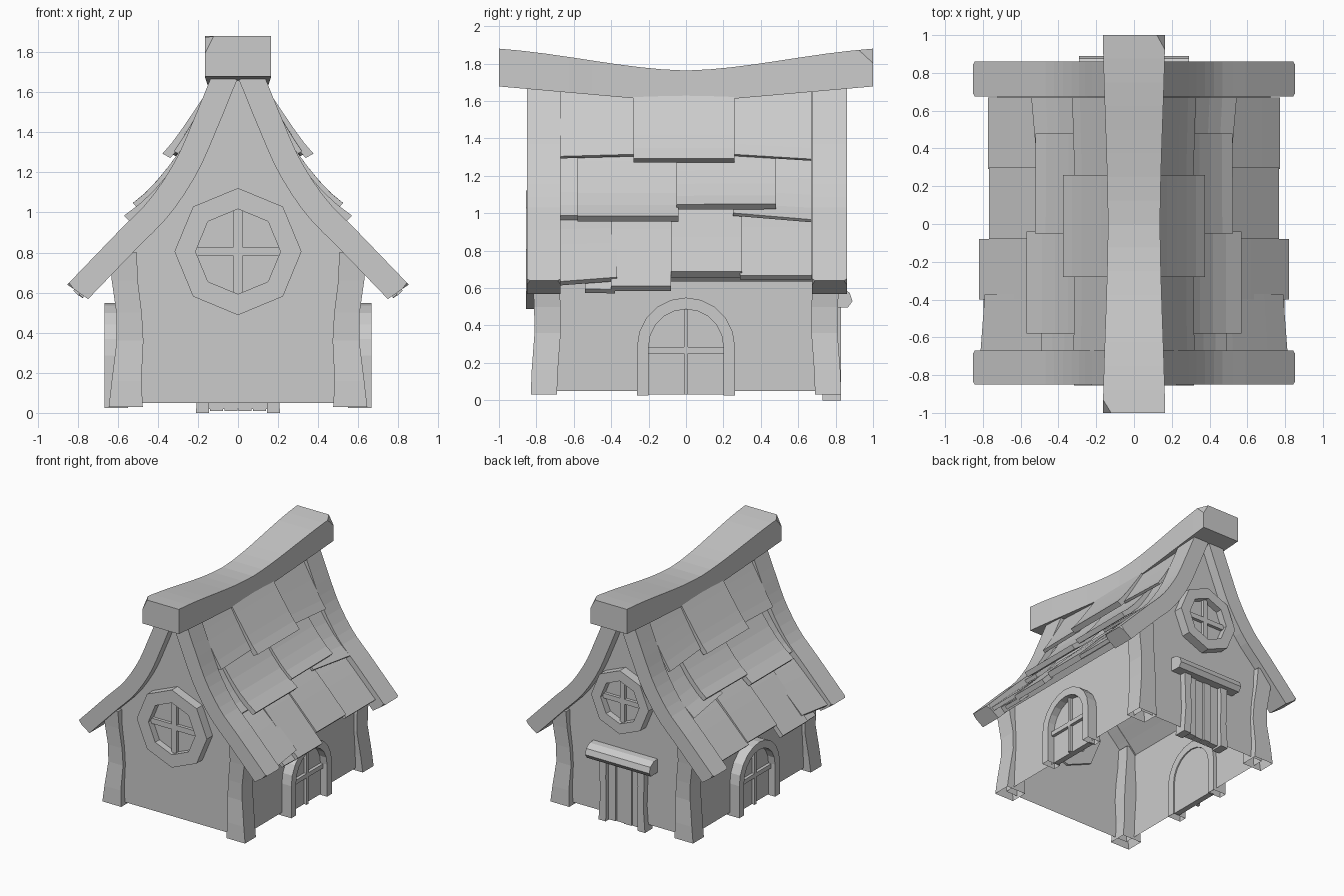
import bpy, bmesh, math
from mathutils import Vector

if "Cube" in bpy.data.objects:
    bpy.data.objects.remove(bpy.data.objects["Cube"])


def loft(name, rings, closed=False):
    """Skin equal-length rings; cap both ends unless the path is closed."""
    bm = bmesh.new()
    vs = [[bm.verts.new(p) for p in r] for r in rings]
    n, k = len(rings), len(rings[0])
    for i in range(n if closed else n - 1):
        a, b = vs[i], vs[(i + 1) % n]
        for j in range(k):
            bm.faces.new((a[j], a[(j + 1) % k], b[(j + 1) % k], b[j]))
    if not closed:
        bm.faces.new(vs[0])
        bm.faces.new(vs[-1])
    bmesh.ops.recalc_face_normals(bm, faces=bm.faces)
    me = bpy.data.meshes.new(name)
    bm.to_mesh(me)
    bm.free()
    ob = bpy.data.objects.new(name, me)
    bpy.context.collection.objects.link(ob)
    return ob


def box(name, x0, x1, y0, y1, z0, z1):
    return loft(name, [[(x0, y0, z), (x1, y0, z), (x1, y1, z), (x0, y1, z)] for z in (z0, z1)])


def edit(ob, fn):
    bm = bmesh.new()
    bm.from_mesh(ob.data)
    fn(bm)
    bm.to_mesh(ob.data)
    bm.free()


def open_bottom(ob):
    """Remove faces resting on the ground side."""
    edit(ob, lambda bm: bmesh.ops.delete(
        bm, geom=[f for f in bm.faces if f.normal.z < -.9 and f.calc_center_median().z < .1], context='FACES'))


def chip(ob, corner, normal, depth):
    """Slice a corner off a solid."""
    n = Vector(normal).normalized()

    def cut(bm):
        r = bmesh.ops.bisect_plane(bm, geom=bm.verts[:] + bm.edges[:] + bm.faces[:],
                                   plane_co=Vector(corner) - n * depth, plane_no=n, clear_outer=True)
        edges = [e for e in r['geom_cut'] if isinstance(e, bmesh.types.BMEdge)]
        bmesh.ops.holes_fill(bm, edges=edges, sides=0)
        bmesh.ops.recalc_face_normals(bm, faces=bm.faces)
    edit(ob, cut)


# Swooping roof underside, x/z, ridge to eave
CTRL = [Vector(p) for p in ((0, 1.66), (.1, 1.42), (.2, 1.2), (.34, .99), (.507, .82), (.75, .57))]
PTS = [2 * CTRL[0] - CTRL[1]] + CTRL + [2 * CTRL[-1] - CTRL[-2]]


def spline(t):
    i = max(0, min(4, int(t)))
    u = t - i
    a, b, c, d = PTS[i:i + 4]
    return .5 * (2 * b + (c - a) * u + (2 * a - 5 * b + 4 * c - d) * u * u + (3 * b - a - 3 * c + d) * u ** 3)


def roof(t, off=0):
    d = (spline(t + .01) - spline(t - .01)).normalized()
    return spline(t) + Vector((-d.y, d.x)) * off


def roof_strip(name, side, y0, y1, t0, ta, tb, o0, o1, th, steps, skew=0):
    """Slab following the roof; ta/tb are the lower ends at y0 and y1."""
    rings = []
    for i in range(steps + 1):
        f = i / steps
        o = o0 + (o1 - o0) * f
        ring = []
        for y, te, oo, sk in ((y0, ta, o, skew), (y1, tb, o, skew), (y1, tb, o - th, 0), (y0, ta, o - th, 0)):
            p = roof(t0 + (te - t0 + sk) * f, oo)
            ring.append((side * p.x, y, p.y))
        rings.append(ring)
    return loft(name, rings)


# House shell, open underneath
half = [(.58, .05), (.58, .76)] + [tuple(roof(t, .02)) for t in (4, 3.5, 3, 2.5, 2, 1.5, 1, .5)]
prof = half + [(0, 1.68)] + [(-x, z) for x, z in reversed(half)]
body = loft("house_walls", [[(x, y, z) for x, z in prof] for y in (-.78, .78)])
open_bottom(body)

# Bowed corner posts
POST = ((.03, .475, .645, .69, .83), (.16, .482, .63, .685, .825), (.36, .472, .605, .67, .81),
        (.5, .48, .607, .67, .812), (.66, .5, .63, .68, .82), (.8, .505, .64, .68, .83))
for sx in (-1, 1):
    for sy in (-1, 1):
        open_bottom(loft("corner_post", [[(sx * a, sy * c, z), (sx * b, sy * c, z), (sx * b, sy * d, z),
                                          (sx * a, sy * d, z)] for z, a, b, c, d in POST]))

# Shingles: y0, y1, start, end at y0, end at y1, start offset, end offset, thickness
TILES = [(-.67, -.27, .2, 1.84, 1.78, .1, .155, .025), (-.28, .26, .2, 2.02, 2.02, .11, .2, .045),
         (.25, .67, .2, 1.78, 1.92, .1, .155, .02),
         (-.67, -.55, 1.4, 3.5, 3.5, .08, .11, .03), (-.58, -.04, 1.4, 3.74, 3.74, .1, .16, .04),
         (-.05, .48, 1.4, 3.4, 3.38, .12, .175, .04), (.25, .67, 1.4, 3.5, 3.72, .09, .13, .02),
         (-.67, -.37, 3, 4.99, 4.9, .07, .09, .03), (-.40, -.08, 3, 5.06, 5.06, .09, .08, .04),
         (-.54, -.38, 3.6, 5.04, 5.05, .04, .05, .03),
         (-.08, .30, 3, 4.8, 4.8, .1, .095, .045), (.29, .67, 3, 4.85, 4.85, .08, .085, .03)]
for s in (-1, 1):
    roof_strip("roof_deck", s, -.7, .7, 0, 4.75, 4.75, .06, .05, .05, 12)
    for tile in TILES:
        roof_strip("roof_shingle", s, *tile, 5)
    # Barge boards at both gables, with clipped eave corners
    for y0, y1 in ((-.85, -.67), (.675, .86)):
        board = roof_strip("barge_board", s, y0, y1, 0, 5, 5, .13, .122, .125, 14, .06)
        for y in (y0, y1):
            chip(board, (s * .853, y, .637), (s * .8, math.copysign(.8, y - (y0 + y1) / 2), -.6), .012)

# Sagging ridge beam
rings = []
for i in range(17):
    y = -1 + i / 8
    c = .5 * abs(y) ** 1.3 + .25 - .25 * math.cos(math.pi * abs(y))
    w = .138 + .027 * c
    top, bot = 1.763 + .117 * c, 1.59 + .088 * abs(y)
    rings.append([(-w, y, bot), (w, y, bot), (w, y, top), (-w, y, top)])
ridge = loft("ridge_beam", rings)
chip(ridge, (-.165, -1, 1.88), (-.8, -.45, .4), .035)
chip(ridge, (.165, 1, 1.88), (.8, .4, .45), .035)


# Octagonal gable windows
def round_window(sy, zc, r, ri, b):
    def octagon(rad, y):
        return [(rad * math.sin(k * math.pi / 4), sy * y, zc + rad * math.cos(k * math.pi / 4)) for k in range(8)]
    loft("round_window_frame", list(map(list, zip(octagon(r, .76), octagon(r, .855),
                                                  octagon(ri, .855), octagon(ri, .76)))), True)
    loft("round_window_glass", [octagon(ri + .01, .77), octagon(ri + .01, .8)])
    y0, y1 = sorted((sy * .79, sy * .825))
    box("round_window_bar", -b, b, y0, y1, zc - ri, zc + ri)
    box("round_window_bar", -ri, ri, y0, y1, zc - b, zc + b)


round_window(-1, .805, .317, .212, .022)
round_window(1, 1.02, .26, .175, .02)


# Arched side windows
def arch(r, z0, x):
    zc = .287
    return [(x, -r, z0)] + [(x, -r * math.cos(k * math.pi / 10), zc + r * math.sin(k * math.pi / 10))
                            for k in range(11)] + [(x, r, z0)]


for s in (-1, 1):
    open_bottom(loft("arch_window_frame", list(map(list, zip(
        arch(.262, .025, s * .55), arch(.262, .025, s * .665),
        arch(.2, .025, s * .665), arch(.2, .025, s * .55))))))
    loft("arch_window_glass", [arch(.205, .03, s * .56), arch(.205, .03, s * .605)])
    x0, x1 = sorted((s * .6, s * .63))
    box("arch_window_bar", x0, x1, -.012, .012, .03, .485)
    box("arch_window_bar", x0, x1, -.2, .2, .25, .285)

# Back door: jambs, planks and canopy
for s in (-1, 1):
    loft("door_jamb", [[(s * a, .73, z), (s * b, .73, z), (s * b, .83, z), (s * a, .83, z)]
                       for z, a, b in ((0, .145, .21), (.2, .14, .195), (.36, .145, .2), (.52, .14, .205))])
for i in range(4):
    x = -.142 + i * .071
    box("door_plank", x + .003, x + .068, .74, .795 + .008 * (i % 2), .01, .52)
box("door_back", -.15, .15, .74, .786, .02, .52)
loft("door_canopy", [[(x, y, z) for y, z in ((.74, .61), (.83, .605), (.875, .575), (.89, .53), (.865, .495), (.74, .5))]
                     for x in (-.29, .29)])
